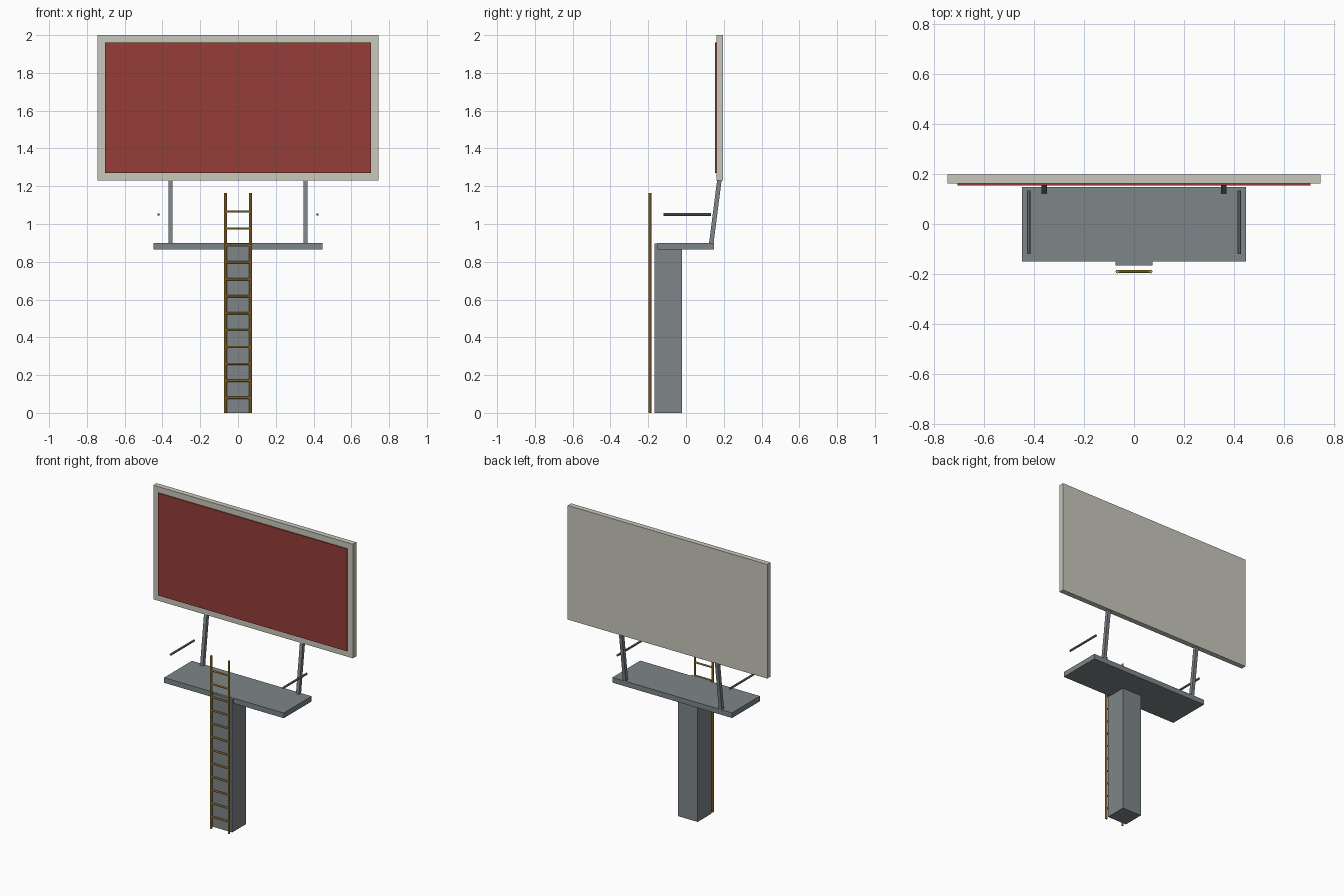
import bpy
from mathutils import Vector

cube = bpy.data.objects.get("Cube")
if cube:
    bpy.data.objects.remove(cube, do_unlink=True)


def make_material(name, rgb):
    mat = bpy.data.materials.new(name)
    mat.use_nodes = True
    color = (*rgb, 1.0)
    mat.diffuse_color = color
    mat.node_tree.nodes["Principled BSDF"].inputs["Base Color"].default_value = color
    return mat


steel = make_material("steel grey", (0.21, 0.235, 0.25))
cream = make_material("pale cream", (0.58, 0.58, 0.51))
red = make_material("poster red", (0.30, 0.048, 0.038))
yellow = make_material("ladder yellow", (0.55, 0.32, 0.04))


def box(name, low, high, mat):
    """Axis-aligned box between two corners."""
    low, high = Vector(low), Vector(high)
    bpy.ops.mesh.primitive_cube_add(size=1, location=(low + high) / 2)
    obj = bpy.context.object
    obj.name = name
    obj.scale = high - low
    bpy.ops.object.transform_apply(location=False, rotation=False, scale=True)
    obj.data.materials.append(mat)
    return obj


def rod(name, start, end, radius, mat):
    """Round bar between two points."""
    start, end = Vector(start), Vector(end)
    axis = end - start
    bpy.ops.mesh.primitive_cylinder_add(vertices=8, radius=radius, depth=axis.length,
                                        location=(start + end) / 2)
    obj = bpy.context.object
    obj.name = name
    obj.rotation_euler = axis.to_track_quat('Z', 'Y').to_euler()
    obj.data.materials.append(mat)
    return obj


# Column and work platform
box("column", (-0.073, -0.166, 0), (0.073, -0.02, 0.898), steel)
box("platform", (-0.447, -0.15, 0.865), (0.447, 0.147, 0.9), steel)

# Sign board with its poster face
box("sign_board", (-0.745, 0.161, 1.23), (0.745, 0.197, 2.0), cream)
box("poster", (-0.705, 0.153, 1.27), (0.705, 0.162, 1.96), red)

for side, label in ((1, "left"), (-1, "right")):
    # Leaning square post, sheared so both ends stay level
    post = box(label + "_post", (side * 0.358 - 0.011, 0.121, 0.89),
               (side * 0.358 + 0.011, 0.145, 1.235), steel)
    for vert in post.data.vertices:
        if vert.co.z > 0:
            vert.co.y += 0.044

    # Side handrail
    rod(label + "_handrail", (side * 0.42, -0.12, 1.05), (side * 0.42, 0.133, 1.05),
        0.007, steel)

    # Ladder upright
    rod(label + "_ladder_upright", (side * 0.066, -0.19, 0), (side * 0.066, -0.19, 1.165),
        0.0075, yellow)

# Ladder rungs
for i in range(12):
    z = 0.08 + i * 0.0896
    rod(f"ladder_rung_{i + 1}", (-0.066, -0.19, z), (0.066, -0.19, z), 0.006, yellow)
